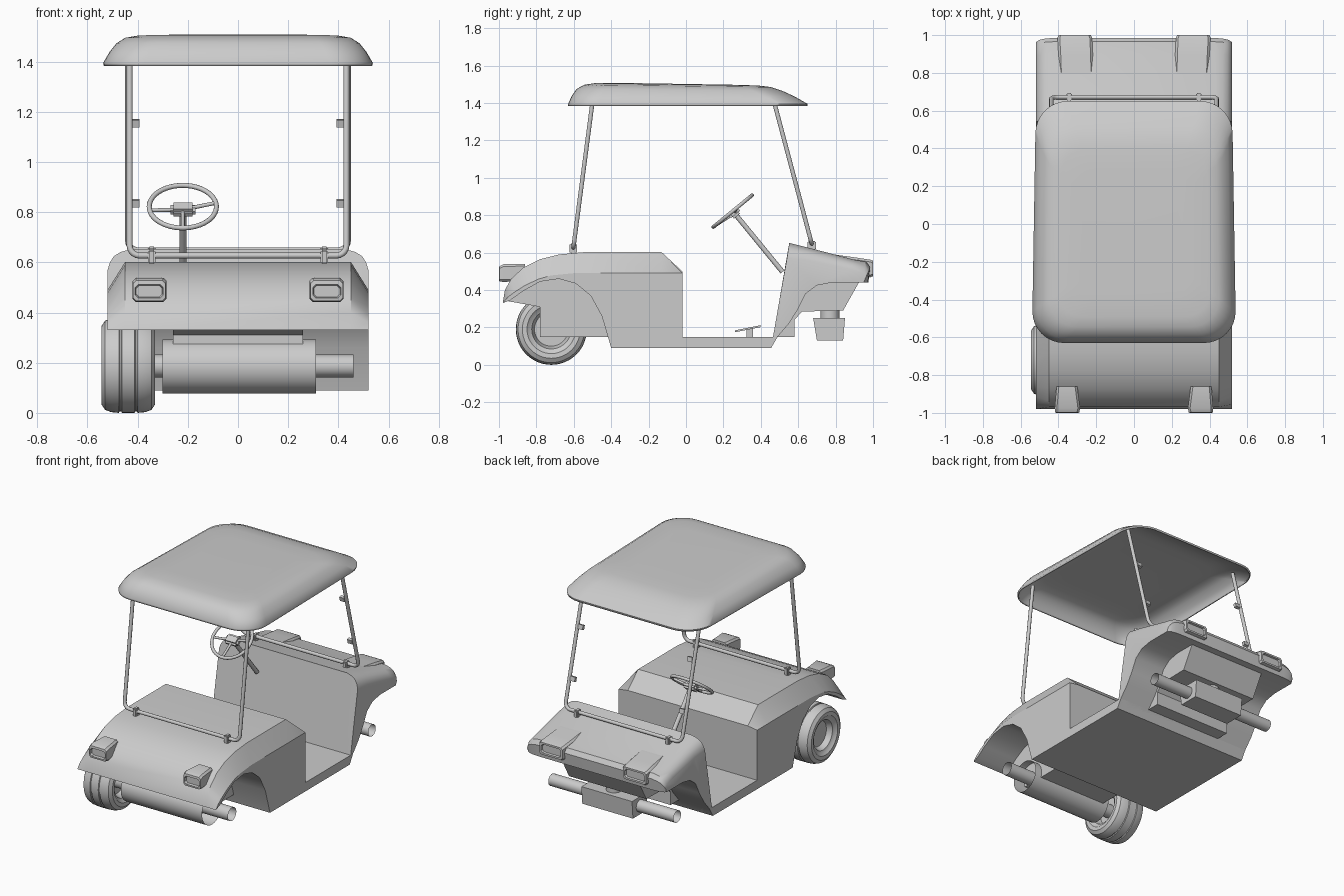
import bpy, bmesh, math
from mathutils import Vector, Matrix

if "Cube" in bpy.data.objects:
    bpy.data.objects.remove(bpy.data.objects["Cube"])


def finish(name, bm, angle=32):
    bmesh.ops.recalc_face_normals(bm, faces=bm.faces)
    me = bpy.data.meshes.new(name)
    bm.to_mesh(me)
    bm.free()
    for p in me.polygons:
        p.use_smooth = True
    me.set_sharp_from_angle(angle=math.radians(angle))
    ob = bpy.data.objects.new(name, me)
    bpy.context.collection.objects.link(ob)
    return ob


def skin(name, rings, cap_start=True, cap_end=True, angle=32):
    """Join equal-length closed rings of 3D points."""
    bm = bmesh.new()
    vs = [[bm.verts.new(p) for p in r] for r in rings]
    n = len(rings[0])
    for a, b in zip(vs, vs[1:]):
        for i in range(n):
            j = (i + 1) % n
            bm.faces.new((a[i], a[j], b[j], b[i]))
    if cap_start:
        bm.faces.new(vs[0])
    if cap_end:
        bm.faces.new(vs[-1])
    return finish(name, bm, angle)


def loft_x(name, sections):
    """Symmetric loft across x from half-width sections (x, [(y, z)...]), outermost first."""
    full = [(-x, p) for x, p in sections] + [(x, p) for x, p in reversed(sections)]
    return skin(name, [[(x, y, z) for y, z in p] for x, p in full])


def prism(name, x0, x1, prof):
    return skin(name, [[(x, y, z) for y, z in prof] for x in (x0, x1)])


def box(name, loc, size, rot=0, bevel=0):
    bm = bmesh.new()
    bmesh.ops.create_cube(bm, size=1)
    bmesh.ops.scale(bm, vec=size, verts=bm.verts)
    if bevel:
        bmesh.ops.bevel(bm, geom=bm.edges[:], offset=bevel, segments=2, affect='EDGES')
    bm.transform(Matrix.Translation(loc) @ Matrix.Rotation(rot, 4, 'X'))
    return finish(name, bm)


def tube(name, pts, r, cyclic=False):
    cu = bpy.data.curves.new(name, 'CURVE')
    cu.dimensions = '3D'
    cu.bevel_depth, cu.bevel_resolution, cu.use_fill_caps = r, 3, True
    sp = cu.splines.new('POLY')
    sp.points.add(len(pts) - 1)
    for p, c in zip(sp.points, pts):
        p.co = (*c, 1)
    sp.use_cyclic_u = cyclic
    ob = bpy.data.objects.new(name, cu)
    bpy.context.collection.objects.link(ob)
    return ob


def x_pipe(name, x0, x1, y, z, r, n=32):
    """Open-ended pipe along x."""
    ring = [(y + r * math.cos(2 * math.pi * i / n), z + r * math.sin(2 * math.pi * i / n)) for i in range(n)]
    return skin(name, [[(x, *p) for p in ring] for x in (x0, x1)], False, False)


def mix(a, b, t):
    return [(p[0] + (q[0] - p[0]) * t, p[1] + (q[1] - p[1]) * t) for p, q in zip(a, b)]


# Seat-end body: chamfered top over the wheel arches
arch = [(-.02, .09), (-.40, .09), (-.45, .26), (-.51, .37), (-.59, .435), (-.68, .46),
        (-.78, .445), (-.87, .395), (-.94, .345)]
top = [(-.98, .33), (-.968, .40), (-.935, .46), (-.87, .52), (-.78, .565), (-.68, .59),
       (-.55, .602), (-.13, .602), (-.02, .50)]
side = [(-.98, .33), (-.955, .36), (-.915, .39), (-.86, .425), (-.79, .458), (-.72, .478),
        (-.60, .49), (-.13, .49), (-.02, .49)]
loft_x("seat_body", [(.52, side + arch), (.45, top + arch)])
prism("inner_housing", -.26, .26, [(-.95, .34), (-.78, .31), (-.78, .15), (-.41, .15),
                                   (-.41, .5), (-.78, .48)])

# Floor
prism("floor", -.52, .52, [(-.02, .09), (.455, .09), (.49, .15), (-.02, .15)])

# Cowl with rounded shoulders
under = [(.78, .44), (.70, .425), (.64, .38), (.60, .30), (.55, .22), (.49, .15)]
c_out = [(.455, .09), (.50, .35), (.54, .57), (.65, .56), (.88, .51), (.945, .49), (.96, .465), (.95, .44)]
c_top = [(.455, .09), (.50, .35), (.552, .652), (.66, .625), (.90, .562), (.965, .55), (.985, .52), (.975, .44)]
loft_x("cowl", [(x, mix(c_out, c_top, t) + under)
                for x, t in ((.52, 0), (.51, .38), (.495, .66), (.47, .86), (.43, 1))])
prism("cowl_core", -.29, .29, [(.47, .15), (.58, .15), (.58, .24), (.62, .285), (.84, .29), (.93, .45), (.6, .45)])

# Steering axle under the cowl
x_pipe("cowl_axle", -.47, .47, .765, .19, .04)
prism("axle_block", -.19, .19, [(.70, .13), (.84, .13), (.85, .25), (.68, .25)])
bm = bmesh.new()
bmesh.ops.create_cone(bm, cap_ends=True, segments=24, radius1=.05, radius2=.05, depth=.06,
                      matrix=Matrix.Translation((0, .77, .27)))
finish("axle_pivot", bm)

# Drive axle with barrel housing
x_pipe("drive_axle", -.40, .46, -.72, .187, .045)
x_pipe("axle_barrel", -.30, .31, -.72, .185, .108)

# Wheel: revolved tyre and rim section (x, radius)
sec = [(-.49, .001), (-.49, .085), (-.525, .10), (-.53, .115), (-.543, .13), (-.545, .155), (-.53, .178),
       (-.505, .187), (-.475, .19), (-.472, .184), (-.466, .184), (-.463, .19), (-.412, .19), (-.409, .184),
       (-.403, .184), (-.40, .19), (-.37, .187), (-.345, .178), (-.33, .155), (-.332, .13), (-.345, .115),
       (-.35, .105), (-.40, .09), (-.40, .001)]
n = 48
skin("wheel", [[(x, -.72 + r * math.cos(2 * math.pi * i / n), .19 + r * math.sin(2 * math.pi * i / n))
                for i in range(n)] for x, r in sec])


# Roof: stacked rounded rectangles, hollow underneath
def roof_ring(hx, y0, y1, z0, z1, r):
    pts = []
    for cx, cy, a0 in ((1, y1 - r, 0), (-1, y1 - r, 90), (-1, y0 + r, 180), (1, y0 + r, 270)):
        for k in range(9):
            a = math.radians(a0 + k * 90 / 8)
            x, y = cx * (hx - r) + r * math.cos(a), cy + r * math.sin(a)
            t = (y - y0) / (y1 - y0)
            pts.append((x * (1.005 - .04 * t), y, z0 + (z1 - z0) * t))
    return pts


roof = [roof_ring(.535, -.63, .65, 1.383, 1.383, .17), roof_ring(.538, -.63, .65, 1.395, 1.395, .17),
        roof_ring(.512, -.61, .58, 1.44, 1.435, .165), roof_ring(.485, -.585, .515, 1.475, 1.465, .16),
        roof_ring(.45, -.545, .455, 1.497, 1.485, .15), roof_ring(.40, -.49, .39, 1.506, 1.493, .13),
        roof_ring(.30, -.38, .28, 1.508, 1.497, .1)]
ob = skin("roof", roof, cap_start=False, angle=50)
m = ob.modifiers.new("thickness", 'SOLIDIFY')
m.thickness, m.offset = .008, -1


# Roof frames: one bent tube at each end
def frame(name, y0, z0, y1, z1, hx):
    dy, dz = y1 - y0, z1 - z0
    half = [(hx, y1, z1)]
    for k in range(6):
        a = math.radians(k * 18)
        f = .04 * (1 - math.sin(a)) / dz
        half.append((hx - .04 * (1 - math.cos(a)), y0 + dy * f, z0 + dz * f))
    tube(name, half + [(-x, y, z) for x, y, z in reversed(half)], .012)


frame("seat_end_frame", -.602, .627, -.494, 1.45, .432)
frame("cowl_end_frame", .672, .648, .462, 1.44, .438)
for s, tag in ((-1, "left"), (1, "right")):
    box("seat_end_bracket_" + tag, (s * .343, -.602, .622), (.03, .04, .055), bevel=.006)
    box("cowl_end_bracket_" + tag, (s * .343, .672, .638), (.03, .045, .05), bevel=.006)
    for z in (.835, 1.155):
        box("windscreen_tab_" + tag, (s * .41, .672 - .265 * (z - .648), z), (.036, .02, .03), rot=.26)

    # Lamps at both ends, tapering into the bodywork
    def lamp(name, rings, lens):
        out = []
        for y, x0, x1, z0, z1 in rings:
            b = .012
            r = [(x0 + b, z0), (x1 - b, z0), (x1, z0 + b), (x1, z1 - b),
                 (x1 - b, z1), (x0 + b, z1), (x0, z1 - b), (x0, z0 + b)]
            out.append([(s * x, y, z) for x, z in r])
        skin(name + tag, out)
    lamp("seat_end_lamp_", [(-.86, .30, .41, .45, .54), (-.975, .285, .42, .443, .538), (-.998, .29, .418, .446, .527),
                            (-1.0, .298, .41, .458, .512), (-.985, .302, .406, .462, .508)], None)
    lamp("cowl_end_lamp_", [(.77, .215, .395, .50, .593), (.90, .218, .40, .475, .575), (.985, .222, .405, .468, .562),
                            (1.0, .228, .40, .474, .556), (1.0, .24, .388, .486, .544),
                            (.988, .244, .384, .49, .54)], None)

# Steering wheel, built flat and tilted onto its column
M = Matrix.Translation((-.22, .25, .822)) @ Matrix.Rotation(math.radians(39.3), 4, 'X')
rim = [M @ Vector((.134 * math.cos(a), .134 * math.sin(a), 0)) for a in [i * math.pi / 24 for i in range(48)]]
tube("steering_rim", rim, .010, True)
for a in (10, 190, 270):
    a = math.radians(a)
    tube("steering_spoke", [M @ Vector((0, 0, -.015)), M @ Vector((.132 * math.cos(a), .132 * math.sin(a), 0))], .008)
hub = box("steering_hub", (0, 0, 0), (.10, .065, .04), bevel=.012)
hub.matrix_world = M @ Matrix.Translation((0, 0, -.015))
tube("steering_column", [M @ Vector((0, 0, -.01)), M @ Vector((0, 0, -.42))], .014)

# Pedals
for x in (-.30, -.14):
    box("pedal", (x, .33, .193), (.07, .14, .01), rot=.2)
    box("pedal_stem", (x, .34, .17), (.025, .035, .05))
